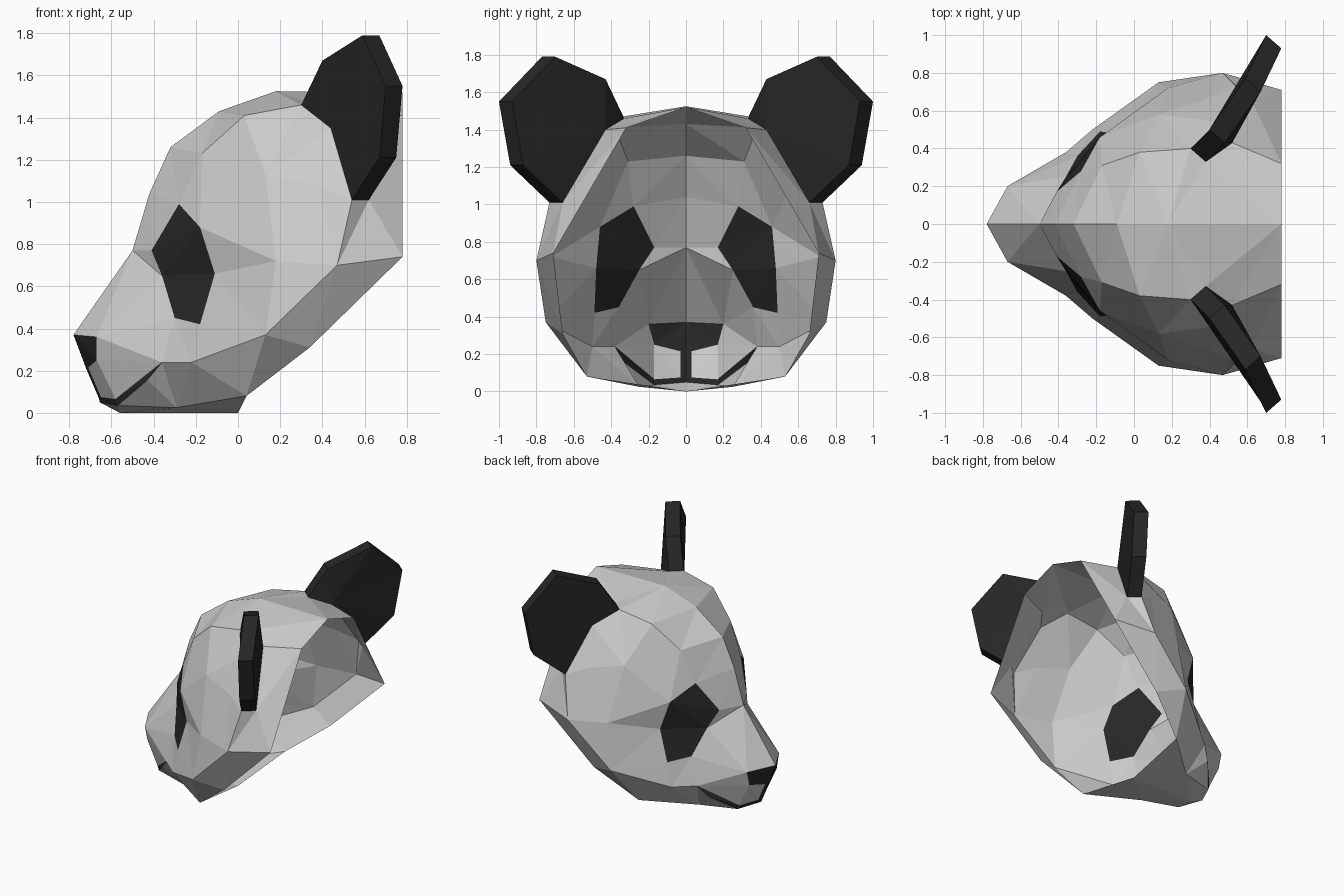
import bpy, bmesh
from mathutils import Vector
from mathutils.geometry import delaunay_2d_cdt

if "Cube" in bpy.data.objects:
    bpy.data.objects.remove(bpy.data.objects["Cube"])

dark = bpy.data.materials.new("dark")
dark.diffuse_color = (0.02, 0.02, 0.02, 1)
dark.use_nodes = True
dark.node_tree.nodes["Principled BSDF"].inputs["Base Color"].default_value = dark.diffuse_color


def mirrored_object(name, verts, faces, mat=None):
    """Object from one half (y > 0), mirrored across the centre plane."""
    me = bpy.data.meshes.new(name)
    me.from_pydata(verts, [], faces)
    bm = bmesh.new()
    bm.from_mesh(me)
    loose = [v for v in bm.verts if not v.link_faces]
    bmesh.ops.delete(bm, geom=loose, context='VERTS')
    bm.to_mesh(me)
    bm.free()
    ob = bpy.data.objects.new(name, me)
    bpy.context.collection.objects.link(ob)
    if mat:
        me.materials.append(mat)
    m = ob.modifiers.new("mirror", 'MIRROR')
    m.use_axis = (False, True, False)
    m.merge_threshold = 0.001
    return ob


def inside(x, z, panel):
    """Is the point inside the panel, seen from the side?"""
    hit = False
    for a, b in zip(panel, panel[1:] + panel[:1]):
        if (a[2] > z) != (b[2] > z):
            if x < a[0] + (z - a[2]) * (b[0] - a[0]) / (b[2] - a[2]):
                hit = not hit
    return hit


# ear: flat slab with a slightly bulged rear, its foot sits on the head
foot_top, foot_mid, foot_low = (.30, .40, 1.46), (.44, .54, 1.35), (.54, .73, 1.01)
ear = [foot_mid, foot_top, (.40, .50, 1.67), (.59, .77, 1.79), (.70, 1.0, 1.55),
       (.67, .94, 1.21), foot_low]
ear_back = [(x + .08, y - .07, z) for x, y, z in ear]
ear_back[0] = (.52, .43, 1.40)

# centre-line profiles (x, z), from nose tip over the crown, and down to the throat
over = [(x, 0, z) for x, z in [(-.78, .37), (-.50, .77), (-.42, 1.04), (-.32, 1.26),
                               (-.09, 1.43), (.18, 1.525), (.78, 1.52)]]
nose_base, lip_top, lip_low = (-.72, 0, .21), (-.66, 0, .07), (-.655, 0, .05)
chin, throat = (-.56, 0, 0), (0, 0, 0)

# edge of the open back and neck
jaw_end = (.04, .53, .08)
rim = [(.78, .32, 1.41), (.78, .71, .74), (.34, .66, .31), jaw_end]
outline = over + rim + [throat, chin, lip_low, lip_top, nose_base]

# coloured panels of the face
philtrum = (-.65, .03, .075)
nose = [over[0], (-.67, .20, .36), (-.67, .17, .25), (-.71, .03, .215),
        philtrum, lip_top, nose_base]
mouth = [lip_top, philtrum, (-.58, .17, .065), (-.36, .38, .24),
         (-.43, .33, .155), (-.57, .17, .035), lip_low]
eye = [(-.28, .28, .99), (-.18, .46, .88), (-.11, .48, .66), (-.18, .49, .42),
       (-.30, .36, .45), (-.36, .25, .65), (-.41, .17, .77)]

# remaining corners of brow, temple, cheek and jaw
brow = [(-.17, .31, 1.23), (.03, .38, 1.41), (.13, .58, 1.13), (.38, .66, 1.08)]
temple, side, low_cheek = (.18, .72, .72), (.47, .80, .70), (.13, .75, .37)
cheek, jaw = (-.22, .50, .24), (-.29, .25, .025)

# folds that must stay edges
folds = [(foot_top, foot_mid), (foot_mid, foot_low), (ear_back[1], ear_back[0]),
         (ear_back[0], ear_back[6]), (jaw, jaw_end), (jaw, cheek), (jaw, mouth[5]),
         (cheek, jaw_end), (cheek, low_cheek), (cheek, eye[3]), (low_cheek, side),
         (temple, side), (eye[2], temple), (eye[2], low_cheek), (low_cheek, temple),
         (low_cheek, jaw_end), (mouth[3], cheek)]

# triangulate the half head as seen from the side, keeping panel borders and folds
panels = [nose, mouth, eye]
pts = []
for p in outline + nose + mouth + eye + brow + [q for fold in folds for q in fold]:
    if p not in pts:
        pts.append(p)
edges = [(pts.index(a), pts.index(b)) for a, b in folds]
for loop in [outline] + panels:
    edges += [(pts.index(a), pts.index(b)) for a, b in zip(loop, loop[1:] + loop[:1])]
res = delaunay_2d_cdt([Vector((p[0], p[2])) for p in pts], edges, [], 0, 1e-5)
verts = [pts[ids[0]] if ids else (co.x, 0.5, co.y) for co, ids in zip(res[0], res[3])]
groups = [[], [], [], []]
for tri in res[2]:
    x = sum(verts[i][0] for i in tri) / 3
    z = sum(verts[i][2] for i in tri) / 3
    if inside(x, z, outline):
        key = next((k + 1 for k, p in enumerate(panels) if inside(x, z, p)), 0)
        groups[key].append(tuple(reversed(tri)))

# head shell and its dark panels
for key, name in enumerate(["head_shell", "nose", "mouth", "eye_patches"]):
    mirrored_object(name, verts, groups[key], dark if key else None)

# ears
n = len(ear)
faces = [tuple(range(n))] + [(n, n + i + 1, n + i) for i in range(1, n - 1)]
faces += [(i, i + n, (i + 1) % n + n, (i + 1) % n) for i in range(n)]
ob = mirrored_object("ears", ear + ear_back, faces, dark)
bm = bmesh.new()
bm.from_mesh(ob.data)
bmesh.ops.recalc_face_normals(bm, faces=bm.faces)
bm.to_mesh(ob.data)
bm.free()
